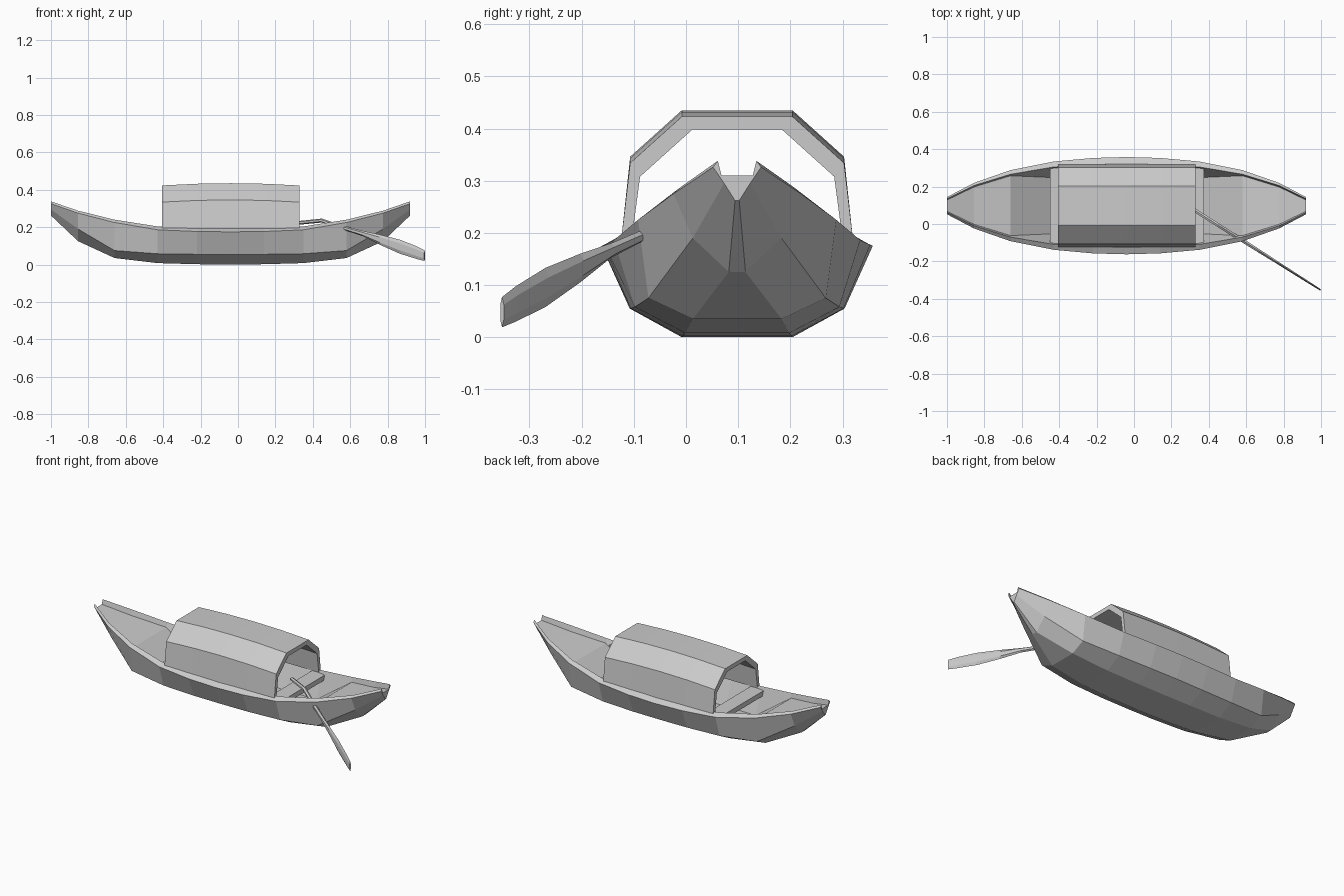
import bpy, bmesh, math
from mathutils import Vector

if "Cube" in bpy.data.objects:
    bpy.data.objects.remove(bpy.data.objects["Cube"])

CX, CY = -0.04, 0.098   # boat centre (the oar shifts the overall bounds)

grey = bpy.data.materials.new("plain grey")
grey.diffuse_color = (0.6, 0.6, 0.6, 1)
grey.use_nodes = True
grey.node_tree.nodes["Principled BSDF"].inputs["Base Color"].default_value = grey.diffuse_color


def loft(name, rings):
    """Skin closed rings of equal length and cap both ends, flat shaded."""
    bm = bmesh.new()
    vs = [[bm.verts.new(p) for p in r] for r in rings]
    n = len(rings[0])
    for a, b in zip(vs, vs[1:]):
        for i in range(n):
            j = (i + 1) % n
            bm.faces.new((a[i], a[j], b[j], b[i]))
    bm.faces.new(vs[0])
    bm.faces.new(vs[-1])
    bmesh.ops.recalc_face_normals(bm, faces=bm.faces)
    me = bpy.data.meshes.new(name)
    bm.to_mesh(me)
    bm.free()
    me.materials.append(grey)
    ob = bpy.data.objects.new(name, me)
    bpy.context.collection.objects.link(ob)
    return ob


def mirrored_ring(x, half):
    """Closed ring from (half width, z) points, mirrored across the keel."""
    return ([(x, CY - h, z) for h, z in half] +
            [(x, CY + h, z) for h, z in reversed(half)])


# Hull: distance from middle, then floor, gunwale inner, gunwale outer, chine, bottom
stations = [
    (0.00, (.160, .045), (.224, .192), (.260, .175), (.206, .055), (.106, .000)),
    (0.18, (.160, .045), (.220, .194), (.255, .177), (.204, .055), (.105, .002)),
    (0.39, (.150, .050), (.207, .204), (.236, .186), (.196, .058), (.100, .008)),
    (0.62, (.160, .212), (.168, .240), (.190, .225), (.170, .075), (.085, .035)),
    (0.815, (.100, .255), (.108, .288), (.122, .275), (.085, .190), (.016, .125)),
    (0.96, (.030, .310), (.037, .338), (.046, .326), (.025, .295), (.004, .262)),
]
rings = [mirrored_ring(CX - s[0], s[1:]) for s in reversed(stations)]
rings += [mirrored_ring(CX + s[0], s[1:]) for s in stations[1:]]
loft("hull", rings)

# Canopy: faceted arch, slightly crowned along its length
outer = [(.222, .188), (.205, .334), (.106, .423)]
inner = [(.086, .398), (.186, .308), (.202, .188)]
rings = []
for x in (-.405, -.22, -.0375, .145, .33):
    lift = .012 * (1 - ((x - CX) / .3675) ** 2)
    o = [(h, z + (lift if z > .2 else 0)) for h, z in outer]
    i = [(h, z + (lift if z > .2 else 0)) for h, z in inner]
    rings.append([(x, CY - h, z) for h, z in o] +
                 [(x, CY + h, z) for h, z in reversed(o)] +
                 [(x, CY + h, z) for h, z in reversed(i)] +
                 [(x, CY - h, z) for h, z in i])
loft("canopy", rings)

# Cross benches at both ends of the canopy
for name, x0, x1 in (("rear_bench", -.45, -.36), ("front_bench", .285, .375)):
    loft(name, [mirrored_ring(x, [(.212, .157), (.218, .187)]) for x in (x0, x1)])

# Oar: bent shaft flattening into an upright blade (distance, low z, high z, half thickness)
start = Vector((.33, .07, 0))
along = Vector((.845, -.535, 0))
side = Vector((.535, .845, 0))
oar = [(-.04, .210, .230, .010), (.14, .225, .246, .010), (.285, .184, .206, .010),
       (.40, .152, .180, .009), (.51, .105, .160, .007), (.634, .058, .133, .006),
       (.74, .030, .098, .005), (.79, .019, .077, .004)]
rings = []
for t, lo, hi, w in oar:
    p = start + along * t
    up = Vector((0, 0, 1))
    mid = (lo + hi) / 2
    rings.append([p + up * lo, p + side * w + up * (mid - (hi - lo) * .25),
                  p + side * w + up * (mid + (hi - lo) * .25), p + up * hi,
                  p - side * w + up * (mid + (hi - lo) * .25),
                  p - side * w + up * (mid - (hi - lo) * .25)])
loft("oar", rings)
